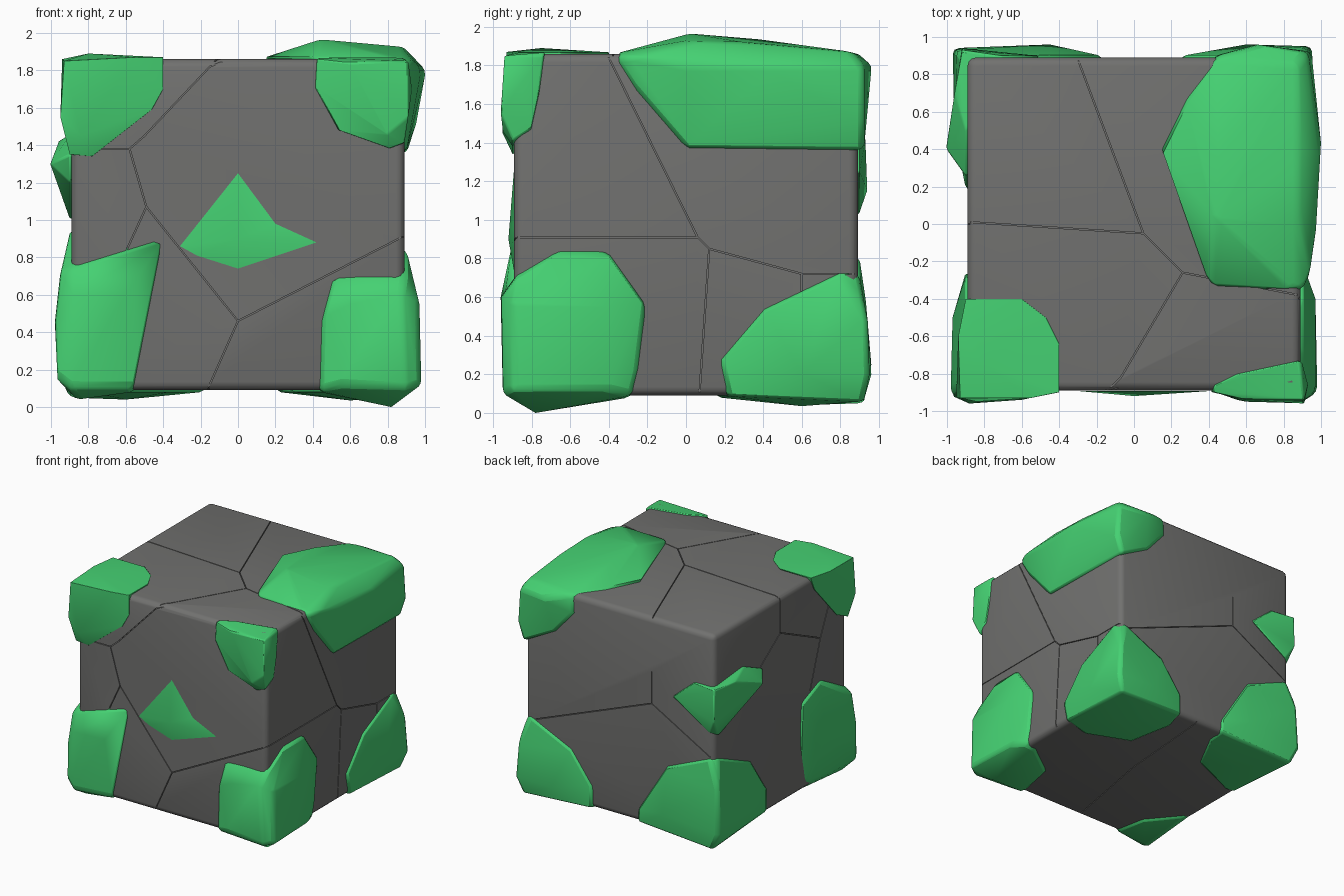
import bpy, bmesh
from mathutils import Vector, Matrix

if "Cube" in bpy.data.objects:
    bpy.data.objects.remove(bpy.data.objects["Cube"])

S, TOP, BOT = 0.89, 1.86, 0.09      # stone half-width, top and bottom


def material(name, rgb):
    m = bpy.data.materials.new(name)
    m.diffuse_color = (*rgb, 1)
    m.use_nodes = True
    m.node_tree.nodes["Principled BSDF"].inputs["Base Color"].default_value = m.diffuse_color
    return m


stone_mat = material("grey stone", (0.165, 0.165, 0.16))
moss_mat = material("green moss", (0.06, 0.64, 0.17))


def new_object(name, bm, mat):
    me = bpy.data.meshes.new(name)
    bm.to_mesh(me)
    bm.free()
    ob = bpy.data.objects.new(name, me)
    bpy.context.collection.objects.link(ob)
    me.materials.append(mat)
    return ob


def smooth(ob, angle):
    bpy.ops.object.select_all(action='DESELECT')
    ob.select_set(True)
    bpy.context.view_layer.objects.active = ob
    bpy.ops.object.shade_smooth_by_angle(angle=angle)


def on_face(face, a, b, lift=0.008):
    """2D point on a stone face -> 3D point"""
    d = S + lift
    return Vector({"front": (a, -d, b), "back": (a, d, b),
                   "right": (d, a, b), "left": (-d, a, b),
                   "top": (a, b, TOP + lift), "bottom": (a, b, BOT - lift)}[face])


# Stone block with rounded edges
bm = bmesh.new()
bmesh.ops.create_cube(bm, size=1, matrix=Matrix.Translation((0, 0, (TOP + BOT) / 2))
                      @ Matrix.Diagonal((2 * S, 2 * S, TOP - BOT, 1)))
bmesh.ops.bevel(bm, geom=bm.edges[:], offset=0.045, segments=3, profile=0.5, affect='EDGES')
stone = new_object("stone_block", bm, stone_mat)

# Hairline cracks, one polyline per branch
cracks = [
    ("front", [(-.05, 1.86), (-.15, 1.82), (-.5, 1.45), (-.58, 1.38), (-.49, 1.07), (0, .46), (.88, .91)]),
    ("front", [(-.58, 1.38), (-.88, 1.38)]),
    ("front", [(-.49, 1.07), (-.6, .83)]),
    ("front", [(0, .46), (-.16, .1)]),
    ("right", [(-.4, 1.84), (.06, .91), (.12, .85), (.6, .72), (.88, .72)]),
    ("right", [(-.88, .91), (.06, .91)]),
    ("right", [(.12, .85), (.07, .1)]),
    ("right", [(.6, .72), (.6, .5)]),
    ("top", [(-.3, .88), (.05, -.05), (.26, -.26), (.88, -.38)]),
    ("top", [(-.88, .01), (.05, -.05)]),
    ("top", [(.26, -.26), (-.07, -.82), (-.13, -.88)]),
    ("back", [(.88, .67), (-.3, 1.13), (-.85, .82)]),
    ("back", [(-.3, 1.13), (-.3, 1.4)]),
    ("left", [(0, 1.85), (0, 1.55), (-.54, 1.3), (-.75, 1.75)]),
    ("left", [(0, 1.55), (.5, 1.2)]),
    ("left", [(-.54, 1.3), (-.4, .9)]),
    ("bottom", [(.07, .88), (.0, 0), (-.16, -.88)]),
]
bm = bmesh.new()
for face, line in cracks:
    pts = [on_face(face, a, b, 0) for a, b in line]
    normal = on_face(face, 0, 0, 1) - on_face(face, 0, 0, 0)
    for p, q in zip(pts, pts[1:]):
        along = (q - p).normalized()
        rot = Matrix((along, normal.cross(along), normal)).transposed().to_4x4()
        bmesh.ops.create_cube(bm, size=1, matrix=Matrix.Translation((p + q) / 2) @ rot
                              @ Matrix.Diagonal(((q - p).length + .004, .006, .024, 1)))
cutter = new_object("crack_cutter", bm, stone_mat)
cutter.hide_render = True
cutter.hide_set(True)
mod = stone.modifiers.new("cracks", 'BOOLEAN')
mod.operation, mod.solver, mod.object, mod.use_self = 'DIFFERENCE', 'EXACT', cutter, True
smooth(stone, 0.6)


# Moss clumps: hull of outlines on the stone faces plus outer bulge points
def moss(name, bulge, bevel=0.03, **outlines):
    bm = bmesh.new()
    for p in bulge:
        bm.verts.new(p)
    for face, pts in outlines.items():
        for a, b in pts:
            bm.verts.new(on_face(face, a, b))
    res = bmesh.ops.convex_hull(bm, input=bm.verts[:])
    junk = {g for g in res["geom_interior"] + res["geom_unused"] if isinstance(g, bmesh.types.BMVert)}
    bmesh.ops.delete(bm, geom=list(junk), context='VERTS')
    bmesh.ops.dissolve_limit(bm, angle_limit=0.05, verts=bm.verts[:], edges=bm.edges[:])
    bmesh.ops.recalc_face_normals(bm, faces=bm.faces[:])
    ob = new_object(name, bm, moss_mat)
    if bevel:
        mod = ob.modifiers.new("soft edges", 'BEVEL')
        mod.width, mod.segments, mod.angle_limit = bevel, 2, 0.5
    smooth(ob, 0.7)


moss("moss_top_front_left",
     [(-.93, -.93, 1.85), (-.95, -.93, 1.55), (-.84, -.95, 1.45), (-.55, -.93, 1.87),
      (-.94, -.6, 1.86), (-.8, -.75, 1.89)],
     front=[(-.4, 1.87), (-.4, 1.7), (-.46, 1.59), (-.78, 1.34), (-.9, 1.35)],
     left=[(-.4, 1.86), (-.45, 1.75), (-.75, 1.42), (-.9, 1.36)],
     top=[(-.9, -.4), (-.6, -.4), (-.47, -.5), (-.4, -.64), (-.4, -.9)])

moss("moss_top_front_right",
     [(.91, -.94, 1.85), (.91, -.96, 1.55), (.8, -.95, 1.46), (.6, -.94, 1.84), (.93, -.86, 1.7)],
     front=[(.42, 1.86), (.41, 1.7), (.53, 1.48), (.81, 1.38), (.89, 1.41)],
     right=[(-.74, 1.85), (-.76, 1.65), (-.8, 1.47)],
     top=[(.43, -.86), (.55, -.8), (.88, -.73)])

moss("moss_top_back_right",
     [(.44, .02, 1.965), (.45, .38, 1.935), (.88, .3, 1.92), (.88, .02, 1.93), (.88, .86, 1.87),
      (1.005, .4, 1.8), (.98, 0, 1.8), (.93, .92, 1.8), (.95, .92, 1.5), (.66, .965, 1.8),
      (.94, -.28, 1.85)],
     right=[(-.37, 1.84), (-.25, 1.65), (0, 1.36), (.4, 1.35), (.92, 1.35)],
     back=[(.44, 1.86), (.43, 1.7), (.6, 1.5), (.9, 1.37)],
     top=[(.14, .4), (.27, .66), (.43, .82), (.34, 0), (.4, -.34), (.85, -.34)])

moss("moss_bottom_front_left",
     [(-.98, -.9, .45), (-.97, -.92, .15), (-.9, -.95, .1), (-.88, -.96, .6), (-.6, -.94, .6),
      (-.97, -.5, .5), (-.86, -.85, .04), (-.95, -.88, .72)],
     front=[(-.88, .75), (-.4, .9), (-.5, .57), (-.56, .1)],
     left=[(-.52, .95), (-.27, .85), (-.25, .57), (-.35, .15)],
     bottom=[(-.55, -.85), (-.6, -.6), (-.85, -.3)])

moss("moss_bottom_front_right",
     [(.97, -.9, .55), (.98, -.9, .12), (.88, -.96, .6), (.9, -.95, .1), (.82, -.78, 0),
      (.6, -.95, .55), (.55, -.94, .12), (.97, -.4, .55), (.96, -.4, .12)],
     front=[(.5, .69), (.82, .64), (.44, .47), (.43, .09)],
     right=[(-.87, .72), (-.65, .85), (-.4, .85), (-.2, .57), (-.24, .25), (-.28, .09)],
     bottom=[(.43, -.85), (.5, -.5), (.8, -.28)])

moss("moss_bottom_back_right",
     [(.93, .94, .5), (.95, .95, .2), (.9, .92, .06), (.97, .6, .2), (.6, .96, .2), (.6, .6, .035)],
     right=[(.8, .74), (.4, .55), (.17, .28), (.21, .09)],
     back=[(.85, .73), (.45, .55), (.25, .28), (.25, .09)],
     bottom=[(.2, .7), (.28, .3), (.65, .15)])

moss("moss_bottom_back_left",
     [(-.95, .93, .6), (-.97, .94, .2), (-.9, .92, .05), (-.45, .96, .25), (-.96, .5, .25), (-.6, .6, .04)],
     back=[(-.85, .82), (-.45, .65), (-.17, .2), (-.17, .09)],
     left=[(.85, .82), (.4, .62), (.18, .3), (.18, .1)],
     bottom=[(-.17, .75), (-.35, .4), (-.8, .2)])

# Small clump wrapped round the back left upright edge
moss("moss_back_left_edge",
     [(-1.005, .4, 1.3), (-.96, .7, 1.42), (-.92, .93, 1.42), (-.92, .94, 1.15)], bevel=0.01,
     back=[(-.5, 1.25), (-.7, 1.42), (-.85, 1.03)],
     left=[(.25, 1.35), (.3, 1.2), (.5, 1.46), (.85, 1.0)])

# Flat diamond tuft on the front
bm = bmesh.new()
rim = [bm.verts.new(on_face("front", a, b, 0.002)) for a, b in
       [(0, 1.25), (-.31, .86), (-.22, .81), (0, .74), (.42, .88), (.2, .98)]]
hub = bm.verts.new((0, -S - 0.03, .9))
for i, v in enumerate(rim):
    bm.faces.new((hub, v, rim[(i + 1) % len(rim)]))
bm.faces.new(rim[::-1])
bmesh.ops.recalc_face_normals(bm, faces=bm.faces[:])
smooth(new_object("moss_front_tuft", bm, moss_mat), 0.6)
